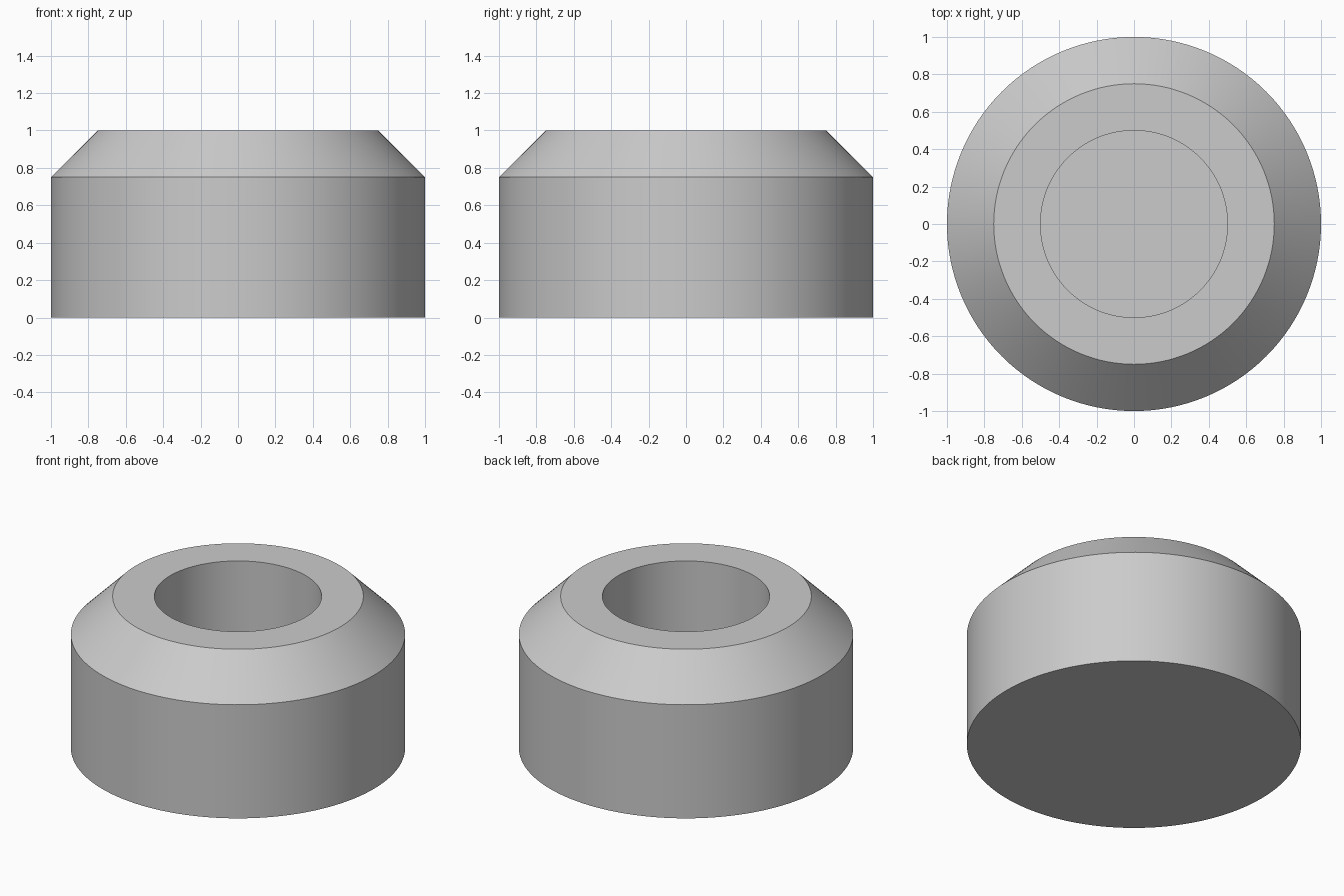
import bpy
import bmesh
import math

SEGMENTS = 128

cube = bpy.data.objects.get("Cube")
if cube:
    bpy.data.objects.remove(cube, do_unlink=True)

# Plain grey material
grey = bpy.data.materials.new("light_grey")
grey.use_nodes = True
colour = (0.6, 0.6, 0.6, 1)
grey.diffuse_color = colour
grey.node_tree.nodes["Principled BSDF"].inputs["Base Color"].default_value = colour

# Half section (radius, height): base, wall, chamfer, rim, blind bore
profile = [(1, 0), (1, 0.75), (0.75, 1), (0.5, 1), (0.5, 0.25)]

bm = bmesh.new()
rings = []
for radius, height in profile:
    ring = []
    for i in range(SEGMENTS):
        angle = math.tau * i / SEGMENTS
        ring.append(bm.verts.new((radius * math.cos(angle), radius * math.sin(angle), height)))
    rings.append(ring)

# Walls between neighbouring rings
for low, high in zip(rings, rings[1:]):
    for i in range(SEGMENTS):
        j = (i + 1) % SEGMENTS
        bm.faces.new((low[i], low[j], high[j], high[i]))

# Underside and bore floor
bm.faces.new(rings[0][::-1])
bm.faces.new(rings[-1])

mesh = bpy.data.meshes.new("chamfered_collar")
bm.to_mesh(mesh)
bm.free()
mesh.materials.append(grey)

collar = bpy.data.objects.new("chamfered_collar", mesh)
bpy.context.collection.objects.link(collar)
bpy.ops.object.select_all(action="DESELECT")
collar.select_set(True)
bpy.context.view_layer.objects.active = collar
bpy.ops.object.shade_smooth_by_angle(angle=math.radians(30))
